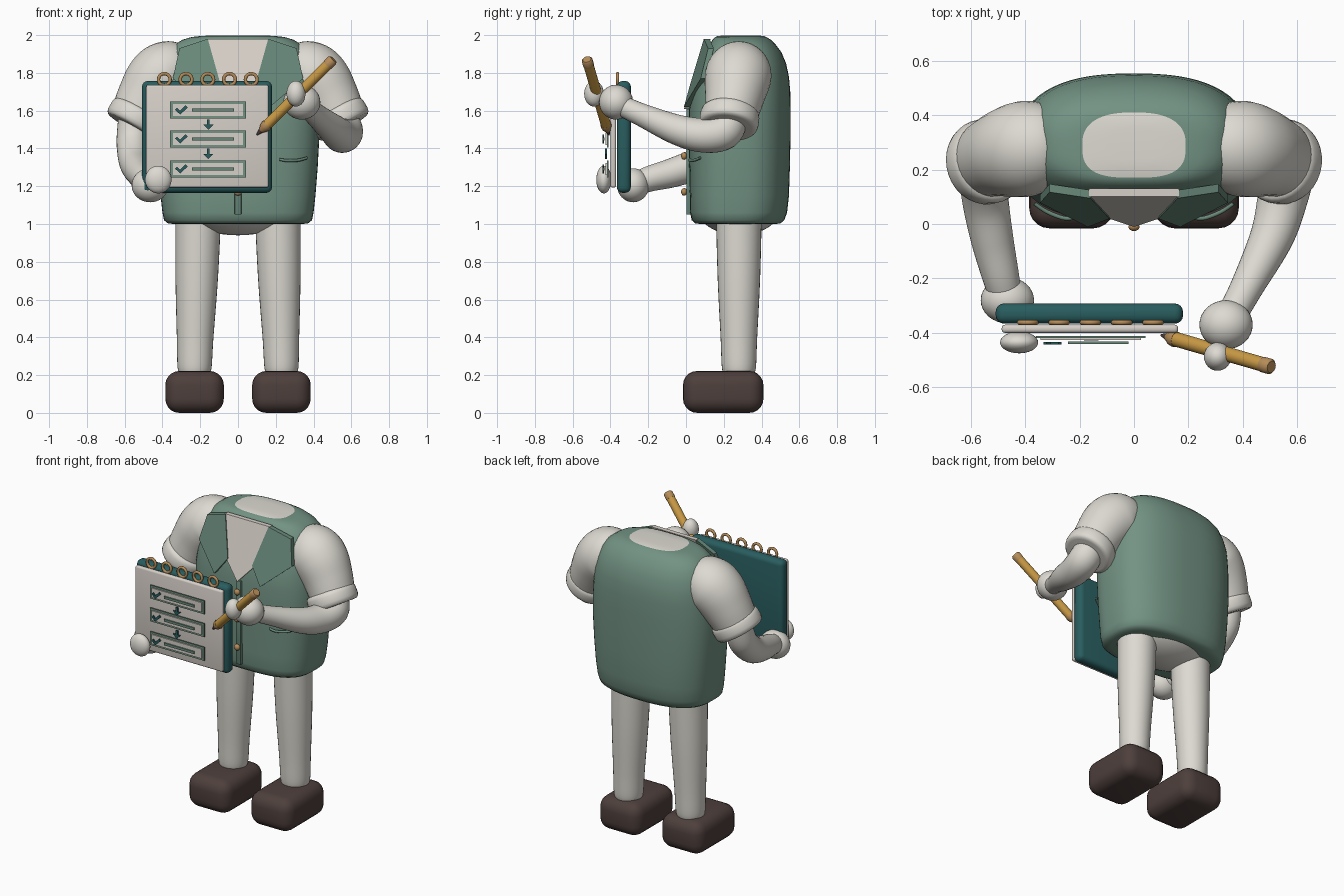
import bpy, bmesh, math
from mathutils import Vector, Matrix

if "Cube" in bpy.data.objects:
    bpy.data.objects.remove(bpy.data.objects["Cube"])


def material(name, r, g, b):
    m = bpy.data.materials.new(name)
    m.diffuse_color = (r, g, b, 1)
    m.use_nodes = True
    m.node_tree.nodes["Principled BSDF"].inputs["Base Color"].default_value = m.diffuse_color
    return m


VEST = material("sage green", 0.17, 0.29, 0.23)
LAPEL = material("dark sage", 0.14, 0.25, 0.195)
CREAM = material("cream", 0.72, 0.70, 0.64)
PAPER = material("warm paper", 0.68, 0.63, 0.58)
TEAL = material("deep teal", 0.022, 0.11, 0.115)
BROWN = material("dark brown", 0.075, 0.05, 0.045)
GOLD = material("pencil gold", 0.60, 0.33, 0.06)
TAN = material("tan", 0.46, 0.26, 0.10)


def finish(name, bm, *mats, angle=40):
    bmesh.ops.recalc_face_normals(bm, faces=bm.faces)
    me = bpy.data.meshes.new(name)
    bm.to_mesh(me)
    bm.free()
    for m in mats:
        me.materials.append(m)
    ob = bpy.data.objects.new(name, me)
    bpy.context.collection.objects.link(ob)
    bpy.ops.object.select_all(action='DESELECT')
    ob.select_set(True)
    bpy.context.view_layer.objects.active = ob
    bpy.ops.object.shade_smooth_by_angle(angle=math.radians(angle))
    return ob


def skin(bm, rings):
    """Join rings of equal point count and cap both ends."""
    loops = [[bm.verts.new(p) for p in ring] for ring in rings]
    n = len(loops[0])
    for a, b in zip(loops, loops[1:]):
        for i in range(n):
            bm.faces.new((a[i], a[(i + 1) % n], b[(i + 1) % n], b[i]))
    bm.faces.new(loops[0])
    bm.faces.new(loops[-1])


def tube(name, keys, mat, smooth=True, sides=32, steps=6):
    """Round tube through (x, y, z, radius) keys."""
    k = [Vector(p) for p in keys]
    path = k
    if smooth:
        path = []
        for i in range(len(k) - 1):
            p0, p1, p2, p3 = k[max(i - 1, 0)], k[i], k[i + 1], k[min(i + 2, len(k) - 1)]
            for s in range(steps):
                t = s / steps
                path.append(0.5 * (2 * p1 + (p2 - p0) * t + (2 * p0 - 5 * p1 + 4 * p2 - p3) * t * t
                                   + (3 * p1 - p0 - 3 * p2 + p3) * t ** 3))
        path.append(k[-1])
    rings, side = [], None
    for i, p in enumerate(path):
        d = (path[min(i + 1, len(path) - 1)] - path[max(i - 1, 0)]).to_3d().normalized()
        if side is None:
            side = d.orthogonal()
        side = (side - d * side.dot(d)).normalized()
        up = d.cross(side)
        rings.append([p.to_3d() + p.w * (side * math.cos(a) + up * math.sin(a))
                      for a in (2 * math.pi * j / sides for j in range(sides))])
    bm = bmesh.new()
    skin(bm, rings)
    return finish(name, bm, mat)


def box(name, lo, hi, mat, bevel=0.0, seg=4):
    bm = bmesh.new()
    lo, hi = Vector(lo), Vector(hi)
    bmesh.ops.create_cube(bm, size=1, matrix=Matrix.Translation((lo + hi) / 2) @ Matrix.Diagonal((*(hi - lo), 1)))
    if bevel:
        bmesh.ops.bevel(bm, geom=bm.edges[:], offset=bevel, segments=seg, profile=0.5, affect='EDGES')
    return finish(name, bm, mat)


def ball(name, c, r, mat):
    bm = bmesh.new()
    bmesh.ops.create_uvsphere(bm, u_segments=32, v_segments=20, radius=1,
                              matrix=Matrix.Translation(c) @ Matrix.Diagonal((*r, 1)))
    return finish(name, bm, mat)


def plate(name, pts, front, thick, mat):
    """Flat outline in x, z; front gives y as a function of x, z."""
    bm = bmesh.new()
    skin(bm, [[(x, front(x, z) + t, z) for x, z in pts] for t in (0, thick)])
    return finish(name, bm, mat, angle=20)


def torus(name, c, major, minor, mat):
    bm = bmesh.new()
    rows = [[bm.verts.new((c[0] + (major + minor * math.cos(b)) * math.cos(a), c[1] + minor * math.sin(b),
                           c[2] + (major + minor * math.cos(b)) * math.sin(a)))
             for b in (math.tau * j / 10 for j in range(10))] for a in (math.tau * i / 28 for i in range(28))]
    for i in range(28):
        for j in range(10):
            bm.faces.new((rows[i][j], rows[(i + 1) % 28][j], rows[(i + 1) % 28][(j + 1) % 10], rows[i][(j + 1) % 10]))
    return finish(name, bm, mat, angle=80)


# Vest body: z, half width, front y, back y; the last rings form the neck opening
def oval(z, hx, y0, y1, n=64):
    out = []
    for i in range(n):
        a = math.tau * i / n
        c, s = math.cos(a), math.sin(a)
        e = 2 / (3.0 if s < 0 else 2.5)
        out.append((hx * math.copysign(abs(c) ** e, c),
                    (y0 + y1) / 2 + (y1 - y0) / 2 * math.copysign(abs(s) ** e, s), z))
    return out


levels = [(1.0, .34, .08, .47), (1.003, .37, .05, .50), (1.02, .392, .03, .52), (1.06, .40, .022, .535),
          (1.15, .41, .02, .545), (1.3, .422, .017, .55), (1.45, .43, .015, .553), (1.6, .43, .015, .553),
          (1.7, .42, .03, .552), (1.78, .41, .05, .545), (1.85, .39, .075, .53), (1.91, .365, .10, .505),
          (1.95, .335, .125, .475), (1.975, .295, .14, .45), (1.99, .245, .155, .425), (1.996, .19, .17, .41),
          (1.999, .10, .23, .35)]
bm = bmesh.new()
skin(bm, [oval(*l) for l in levels])
for f in bm.faces:
    f.material_index = 1 if f.calc_center_median().z > 1.9965 else 0
finish("vest_body", bm, VEST, CREAM, angle=60)
ball("hips", (0, .28, 1.1), (.32, .23, .16), CREAM)


# Shirt front and lapels lie on a sloping chest plane
def chest(x, z):
    return -.012 + .3 * (z - 1.625) + .25 * max(0, abs(x) - .16)


plate("shirt_front", [(-.165, 1.98), (.165, 1.98), (.10, 1.72), (0, 1.61), (-.10, 1.72)],
      lambda x, z: chest(0, z) + .006, .03, PAPER)
for s, tag in ((-1, "right"), (1, "left")):
    plate("lapel_" + tag, [(s * x, z) for x, z in
          ((.16, 1.98), (.31, 1.93), (.345, 1.77), (.17, 1.62), (.09, 1.73))], chest, .03, LAPEL)
    tube("pocket_" + tag, [(s * .22, .022, 1.342, .007), (s * .26, .022, 1.336, .008),
                           (s * .32, .045, 1.338, .008), (s * .365, .075, 1.35, .007)], LAPEL, sides=10)

# Button strip
box("placket", (-.018, .002, 1.05), (.018, .04, 1.61), LAPEL, .004, 2)
for i, z in enumerate((1.17, 1.36, 1.54)):
    ball(f"button_{i}", (0, -.01, z), (.02, .016, .02), TAN)

# Legs, shoes, sleeves and cuffs
for s, tag in ((-1, "right"), (1, "left")):
    tube("leg_" + tag, [(s * .212, .28, 1.10, .12), (s * .212, .28, 1.0, .12), (s * .219, .28, .7, .112),
                        (s * .227, .28, .4, .097), (s * .23, .28, .24, .09), (s * .23, .28, .20, .075)], CREAM)
    box("shoe_" + tag, (s * .23 - .155, -.016, .0), (s * .23 + .155, .41, .222), BROWN, .075, 5)
    tube("sleeve_" + tag, [(s * .25, .285, 1.81, .06), (s * .29, .285, 1.81, .14), (s * .37, .28, 1.797, .173),
                           (s * .43, .27, 1.75, .173), (s * .49, .255, 1.66, .155), (s * .54, .235, 1.56, .138)], CREAM)
    c, d = Vector((s * .54, .23, 1.555)), Vector((s * .5, -.12, -.86)).normalized()
    tube("cuff_" + tag, [(*(c + d * t), r) for t, r in
                         ((-.05, .125), (-.048, .142), (-.038, .152), (-.02, .157), (.02, .157),
                          (.038, .152), (.048, .142), (.05, .125))], CREAM, smooth=False)

# Forearms and hands
tube("forearm_left", [(.545, .235, 1.56, .09), (.565, .20, 1.49, .097), (.545, .09, 1.47, .092),
                      (.505, -.05, 1.50, .08), (.41, -.24, 1.58, .06), (.345, -.36, 1.635, .055)], CREAM)
ball("hand_left", (.338, -.37, 1.645), (.098, .09, .092), CREAM)
ball("finger_left", (.307, -.487, 1.69), (.05, .052, .068), CREAM)
tube("forearm_right", [(-.55, .23, 1.55, .085), (-.555, .19, 1.43, .088), (-.545, .08, 1.33, .085),
                       (-.52, -.06, 1.275, .078), (-.49, -.19, 1.24, .068), (-.47, -.27, 1.21, .06)], CREAM)
ball("hand_right", (-.465, -.28, 1.205), (.098, .085, .09), CREAM)
ball("thumb_right", (-.422, -.435, 1.235), (.07, .04, .073), CREAM)

# Notepad with binding rings
box("notepad_cover", (-.508, -.366, 1.165), (.18, -.292, 1.757), TEAL, .03)
box("notepad_page", (-.486, -.400, 1.192), (.162, -.370, 1.737), PAPER, .012, 3)
for i in range(5):
    torus(f"binding_ring_{i}", (-.39 + .115 * i, -.362, 1.765), .031, .009, TAN)

# Checklist rows and arrows on the page
for i, z in enumerate((1.603, 1.45, 1.291)):
    box(f"row_frame_{i}", (-.36, -.419, z - .045), (.042, -.411, z + .045), VEST)
    box(f"row_field_{i}", (-.343, -.426, z - .032), (.026, -.419, z + .032), PAPER)
    box(f"row_line_{i}", (-.243, -.440, z - .008), (-.02, -.432, z + .008), LAPEL)
    plate(f"row_check_{i}", [(x, z + h) for x, h in
          ((-.333, .002), (-.322, .012), (-.307, -.004), (-.278, .025), (-.266, .014), (-.306, -.024))],
          lambda x, z: -.443, .009, TEAL)
for i, z in enumerate((1.526, 1.371)):
    plate(f"arrow_{i}", [(-.157 + x, z + h) for x, h in
          ((-.007, .028), (.007, .028), (.007, 0), (.027, 0), (0, -.027), (-.027, 0), (-.007, 0))],
          lambda x, z: -.428, .009, TEAL)

# Pencil
tip, end = Vector((.10, -.408, 1.472)), Vector((.505, -.525, 1.872))
for name, mat, keys in (("pencil_lead", BROWN, ((0, .004), (.065, .016))),
                        ("pencil_wood", TAN, ((.055, .014), (.09, .026), (.12, .03), (.14, .028))),
                        ("pencil_body", GOLD, ((.13, .027), (.94, .027))),
                        ("pencil_cap", TAN, ((.925, .029), (.985, .029), (1, .022)))):
    tube(name, [(*tip.lerp(end, t), r) for t, r in keys], mat, smooth=False, sides=20)
